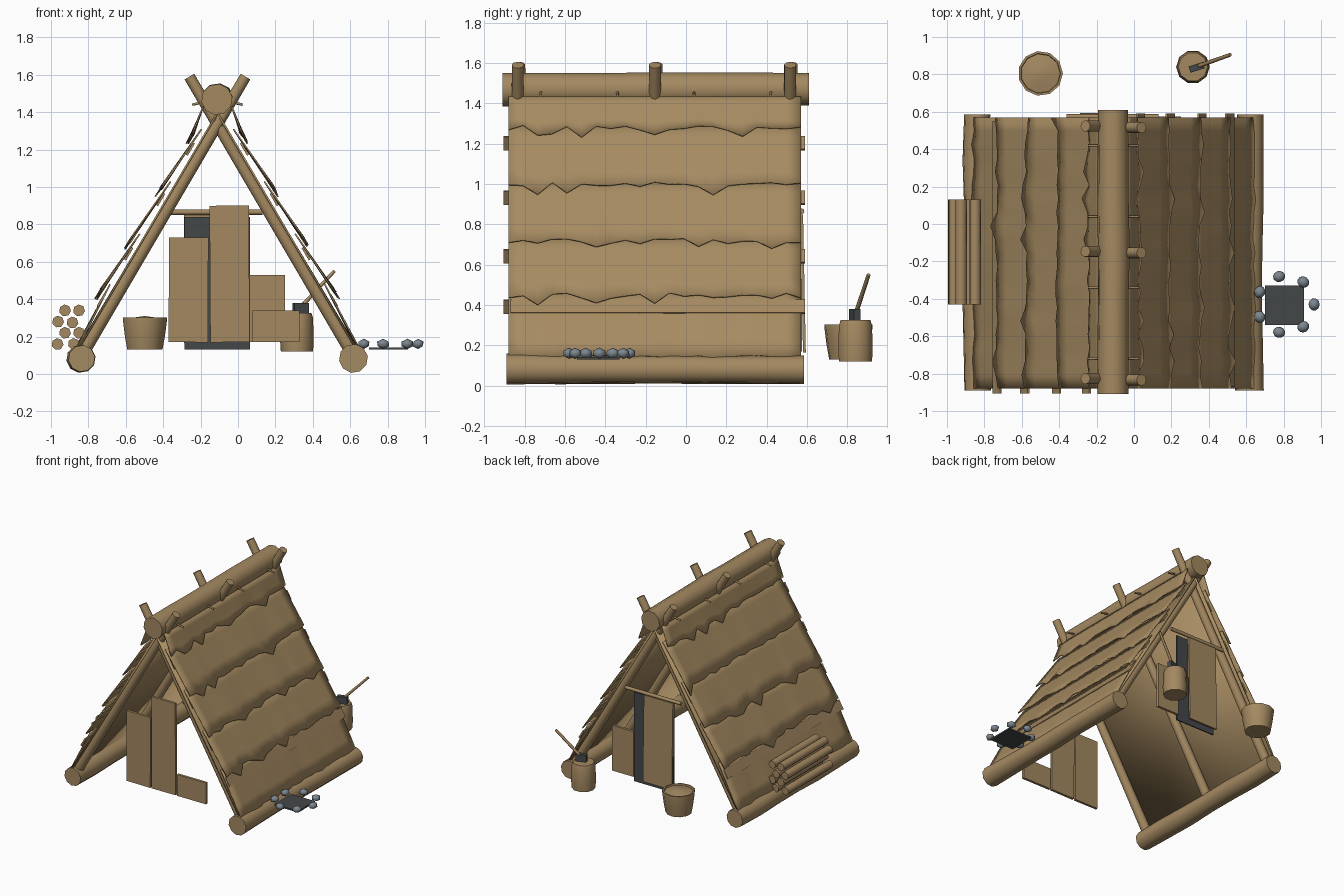
import bpy, bmesh, math, random
from mathutils import Vector, Matrix

if "Cube" in bpy.data.objects:
    bpy.data.objects.remove(bpy.data.objects["Cube"])

random.seed(4)


def material(name, rgb):
    m = bpy.data.materials.new(name)
    m.diffuse_color = (*rgb, 1)
    m.use_nodes = True
    m.node_tree.nodes["Principled BSDF"].inputs["Base Color"].default_value = m.diffuse_color
    return m


WOOD = material("tan wood", (0.37, 0.25, 0.12))
THATCH = material("roof bark", (0.385, 0.26, 0.122))
DARK = material("dark charcoal", (0.057, 0.063, 0.066))
STONE = material("grey stone", (0.20, 0.24, 0.275))


def finish(name, bm, mat, smooth=None):
    bmesh.ops.recalc_face_normals(bm, faces=bm.faces)
    me = bpy.data.meshes.new(name)
    bm.to_mesh(me)
    bm.free()
    me.materials.append(mat)
    ob = bpy.data.objects.new(name, me)
    bpy.context.collection.objects.link(ob)
    if smooth:
        me.polygons.foreach_set("use_smooth", [True] * len(me.polygons))
        me.set_sharp_from_angle(angle=math.radians(smooth))
    return ob


def log(name, a, b, r1, r2=None, n=10, segs=1, wobble=0.0, mat=WOOD):
    """Round pole from a to b, optionally a little uneven."""
    a, b = Vector(a), Vector(b)
    r2 = r1 if r2 is None else r2
    d = (b - a).normalized()
    u = d.orthogonal().normalized()
    v = d.cross(u)
    bm = bmesh.new()
    rings = []
    for i in range(segs + 1):
        t = i / segs
        r = (r1 + (r2 - r1) * t) * (1 + random.uniform(-wobble, wobble))
        c = a.lerp(b, t) + (u + v) * random.uniform(-wobble, wobble) * r
        rings.append([bm.verts.new(c + r * (u * math.cos(k * math.tau / n) + v * math.sin(k * math.tau / n)))
                      for k in range(n)])
    for p, q in zip(rings, rings[1:]):
        for k in range(n):
            bm.faces.new((p[k], p[(k + 1) % n], q[(k + 1) % n], q[k]))
    bm.faces.new(rings[0])
    bm.faces.new(rings[-1])
    return finish(name, bm, mat, 62)


def box(name, lo, hi, mat=WOOD, rot=None):
    lo, hi = Vector(lo), Vector(hi)
    s, c = hi - lo, (lo + hi) / 2
    bm = bmesh.new()
    bmesh.ops.create_cube(bm, size=1)
    bmesh.ops.transform(bm, verts=bm.verts, matrix=Matrix.Translation(c) @ (rot or Matrix()) @ Matrix.Diagonal((*s, 1)))
    return finish(name, bm, mat)


def lathe(name, centre, profile, n, mat=WOOD):
    """Closed turned shape from (radius, z) points."""
    bm = bmesh.new()
    rings = [[bm.verts.new((centre[0] + r * math.cos(k * math.tau / n), centre[1] + r * math.sin(k * math.tau / n), z))
              for k in range(n)] for r, z in profile]
    for p, q in zip(rings, rings[1:]):
        for k in range(n):
            bm.faces.new((p[k], p[(k + 1) % n], q[(k + 1) % n], q[k]))
    bm.faces.new(rings[0])
    bm.faces.new(rings[-1])
    return finish(name, bm, mat, 40)


CX = -0.11


def slope(s, z, off):
    """Point (x, z) on roof side s, off outward from the rafter axis."""
    return CX + s * ((1.34 - z) * 0.589 + 0.862 * off), z + 0.507 * off


def sheet(name, columns, thickness):
    """Thin skin through equal-length columns of points."""
    bm = bmesh.new()
    grid = [[bm.verts.new(p) for p in col] for col in columns]
    for p, q in zip(grid, grid[1:]):
        for k in range(len(p) - 1):
            bm.faces.new((p[k], p[k + 1], q[k + 1], q[k]))
    ob = finish(name, bm, THATCH, 60)
    mod = ob.modifiers.new("thickness", 'SOLIDIFY')
    mod.thickness = thickness
    mod.offset = 0


# Ridge and ground logs
log("ridge_log", (CX, -0.91, 1.468), (CX, 0.61, 1.47), 0.085, 0.083, segs=6, wobble=0.03)
for s, side in ((-1, "left"), (1, "right")):
    log(side + "_ground_log", (CX + s * 0.73, -0.89, 0.083), (CX + s * 0.73, 0.585, 0.08), 0.074, 0.07,
        segs=6, wobble=0.05)

    # Rafters crossing above the ridge
    for i, y in enumerate((-0.83, -0.15, 0.52)):
        yy = y + s * 0.004
        log(f"{side}_rafter_{i}", (CX + s * 0.73, yy, 0.10), (CX - s * 0.15, yy, 1.59), 0.037, 0.030)

    # Ridge pins
    for i, y in enumerate((-0.72, -0.34, 0.04, 0.42)):
        log(f"{side}_ridge_pin_{i}", (CX, y, 1.47), (CX + s * 0.135, y, 1.44), 0.007, n=6)

    # Roof battens poking out of one gable
    y0, y1 = (-0.905, 0.55) if s < 0 else (-0.87, 0.59)
    for i, z in enumerate((1.2, 0.93, 0.64, 0.39)):
        x, zz = slope(s, z - 0.025, 0.055)
        box(f"{side}_batten_{i}", (x - 0.006, y0, zz - 0.038), (x + 0.006, y1, zz + 0.038),
            rot=Matrix.Rotation(-s * 0.532, 4, 'Y'))

    # Flat inner lining
    sheet(side + "_roof_lining", [[(x, y, z) for x, z in (slope(s, 1.38, 0.028), slope(s, 0.12, 0.028))]
                                  for y in (-0.875, 0.565)], 0.01)

    # Overlapping bark courses with ragged lower edges
    bottoms = (0.12, 0.405, 0.675, 0.955, 1.235)
    tops = (0.45, 0.72, 1.00, 1.28, 1.375)
    for row, (zb, zt) in enumerate(zip(bottoms, tops)):
        top_off = 0.112 if row == 4 else 0.058
        end_off = 0.038 if row == 0 else 0.083
        columns = []
        for j in range(21):
            y = -0.88 + 1.45 * j / 20
            dip = random.uniform(-0.012, 0.012)
            if row and random.random() < 0.1:
                dip -= 0.04
            lift = random.uniform(-0.006, 0.006)
            col = []
            for k in range(5):
                t = k / 4
                z = zt + (zb - zt) * t + dip * t ** 4
                x, zz = slope(s, z, top_off + (end_off - top_off) * t + lift * t)
                col.append((x, y, zz))
            columns.append(col)
        sheet(f"{side}_roof_course_{row}", columns, 0.008)

# Front wall planks (x0, x1, top)
for i, (x0, x1, top) in enumerate(((-0.37, -0.16, 0.73), (-0.15, 0.06, 0.90), (0.075, 0.33, 0.34))):
    box(f"front_plank_{i}", (x0, -0.875, 0.17), (x1, -0.855, top),
        rot=Matrix.Rotation((0.006, -0.006, 0)[i], 4, 'Y'))

# Back wall: short plank, dark doorway, hanging flap, lintel
box("back_plank", (0.06, 0.555, 0.17), (0.25, 0.575, 0.53))
box("doorway", (-0.285, 0.553, 0.13), (0.065, 0.562, 0.84), DARK)
box("door_flap", (-0.29, 0.573, 0.165), (-0.035, 0.587, 0.85), rot=Matrix.Rotation(0.02, 4, 'X'))
log("door_lintel", (-0.36, 0.573, 0.865), (0.13, 0.573, 0.865), 0.014, n=8)

# Firewood stack
for i, (x, z) in enumerate(((-0.925, 0.34), (-0.85, 0.34), (-0.962, 0.28), (-0.885, 0.275), (-0.925, 0.22),
                            (-0.85, 0.22), (-0.965, 0.16), (-0.878, 0.16))):
    log(f"firewood_{i}", (x, -0.43, z), (x, 0.13, z), 0.032, n=7)

# Fire pit with ring of stones
box("fire_bed", (0.70, -0.54, 0.131), (0.91, -0.33, 0.143), DARK)
for i in range(7):
    a = i * math.tau / 7
    bm = bmesh.new()
    bmesh.ops.create_icosphere(bm, subdivisions=1, radius=0.037)
    bmesh.ops.transform(bm, verts=bm.verts, matrix=Matrix.Translation(
        (0.81 + 0.153 * math.cos(a), -0.43 + 0.153 * math.sin(a), 0.161))
        @ Matrix.Rotation(a, 4, 'Z') @ Matrix.Diagonal((0.9, 1, 0.75, 1)))
    finish(f"fire_stone_{i}", bm, STONE, 60)

# Basket with shallow domed lid
lathe("basket", (-0.5, 0.805), ((0.096, 0.13), (0.109, 0.20), (0.12, 0.285), (0.12, 0.303),
                                (0.108, 0.303), (0.105, 0.292), (0.05, 0.303), (0.008, 0.309)), 11)

# Chopping block with axe
lathe("chopping_block", (0.315, 0.84), ((0.086, 0.12), (0.09, 0.18), (0.086, 0.30), (0.078, 0.325)), 10)
box("axe_head", (0.295, 0.82, 0.31), (0.375, 0.855, 0.38), DARK, rot=Matrix.Rotation(0.3, 4, 'Z'))
log("axe_handle", (0.31, 0.832, 0.33), (0.515, 0.905, 0.55), 0.012, 0.010, n=6)
